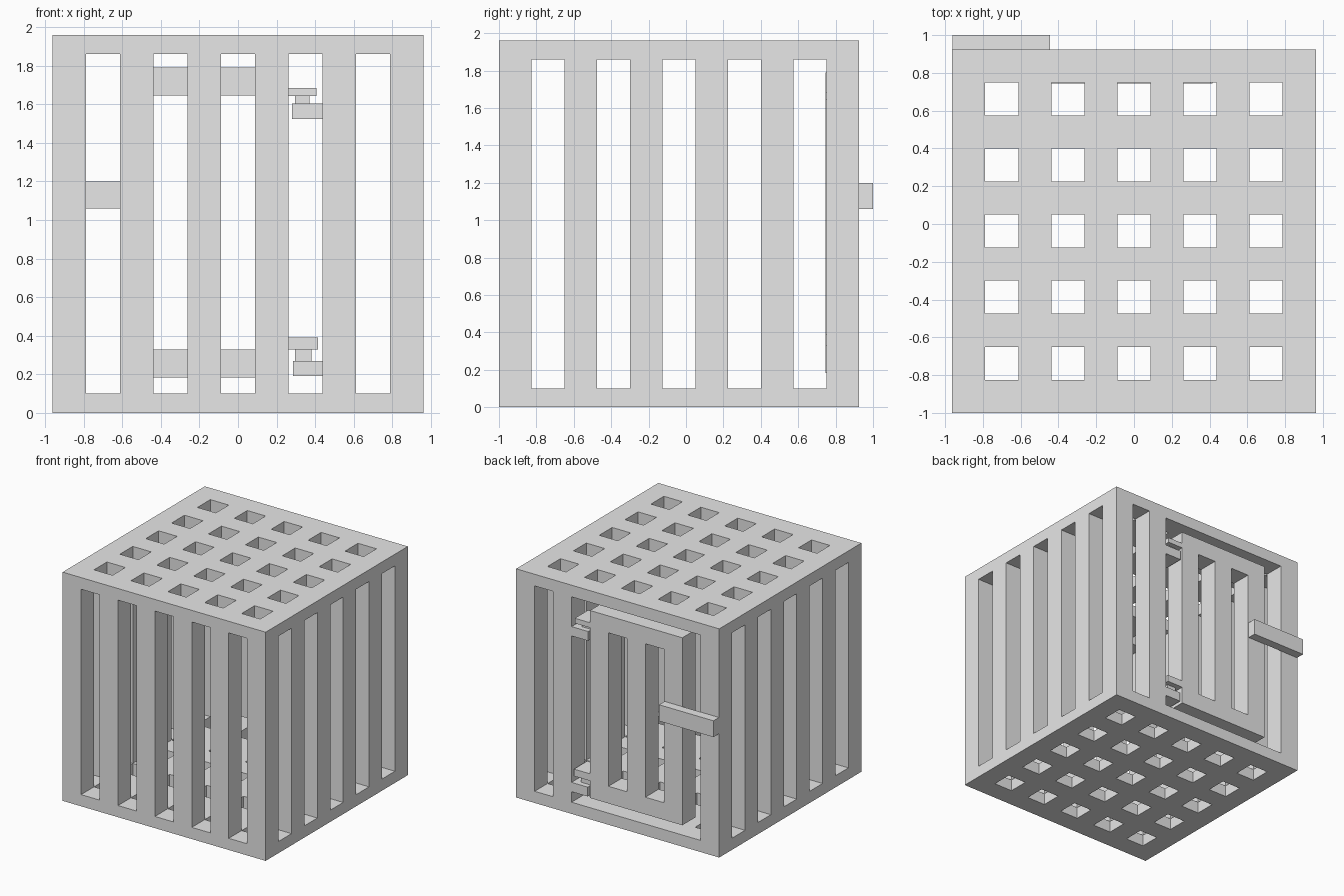
import bpy, bmesh

if "Cube" in bpy.data.objects:
    bpy.data.objects.remove(bpy.data.objects["Cube"])

grey = bpy.data.materials.new("plain grey")
grey.diffuse_color = (0.8, 0.8, 0.8, 1)
grey.use_nodes = True
grey.node_tree.nodes["Principled BSDF"].inputs["Base Color"].default_value = grey.diffuse_color


def lattice(name, xs, ys, zs, solid):
    """Closed mesh from a grid of cells; solid(i, j, k) says which are filled."""
    bm = bmesh.new()
    verts = {}
    size = (len(xs) - 1, len(ys) - 1, len(zs) - 1)

    def filled(c):
        return all(0 <= c[a] < size[a] for a in range(3)) and solid(*c)

    def vert(p):
        if p not in verts:
            verts[p] = bm.verts.new((xs[p[0]], ys[p[1]], zs[p[2]]))
        return verts[p]

    for i in range(size[0]):
        for j in range(size[1]):
            for k in range(size[2]):
                c = (i, j, k)
                if not filled(c):
                    continue
                for a in range(3):
                    u, v = (a + 1) % 3, (a + 2) % 3
                    for side in (0, 1):
                        n = list(c)
                        n[a] += 2 * side - 1
                        if filled(n):
                            continue
                        loop = []
                        for du, dv in ((0, 0), (1, 0), (1, 1), (0, 1)):
                            p = list(c)
                            p[a] += side
                            p[u] += du
                            p[v] += dv
                            loop.append(vert(tuple(p)))
                        bm.faces.new(loop if side else loop[::-1])
    mesh = bpy.data.meshes.new(name)
    bm.to_mesh(mesh)
    bm.free()
    mesh.materials.append(grey)
    ob = bpy.data.objects.new(name, mesh)
    bpy.context.collection.objects.link(ob)
    return ob


def box(name, x, y, z):
    return lattice(name, x, y, z, lambda i, j, k: True)


P = 0.175                       # bar width and gap
X = [-5.5 * P + P * i for i in range(12)]
Y = [-1 + P * j for j in range(12)]


# Cage: pierced floor and roof, barred walls, doorway in the back wall
def cage_cell(i, j, k):
    if k != 1:
        return not (i % 2 and j % 2)
    if j == 10:
        return i in (0, 8, 10)
    if i in (0, 10):
        return j % 2 == 0
    return j == 0 and i % 2 == 0


lattice("cage", X, Y, [0, 0.1, 1.86, 1.96], cage_cell)

# Door with two slots
depth = (0.745, Y[-1])
lattice("door", X[2:8], depth, [0.183, 0.33, 1.645, 1.79],
        lambda i, j, k: not (k == 1 and i % 2))

# Hinges: door leaf, pin, frame leaf
for label, z, pin_x, leaf_x, frame_x in (
        ("upper", (1.525, 1.605, 1.642, 1.685), (0.295, 0.37), 0.407, 0.28),
        ("lower", (0.19, 0.27, 0.33, 0.39), (0.295, 0.38), 0.415, 0.285)):
    box(label + "_hinge_frame_leaf", (frame_x, X[8]), (0.75, Y[-1]), z[0:2])
    box(label + "_hinge_pin", pin_x, (0.795, 0.88), z[1:3])
    box(label + "_hinge_door_leaf", (X[7], leaf_x), depth, z[2:4])

# Latch bar across door and corner post
box("latch_bar", (-0.96, -0.445), (Y[-1], 1.0), (1.06, 1.2))
